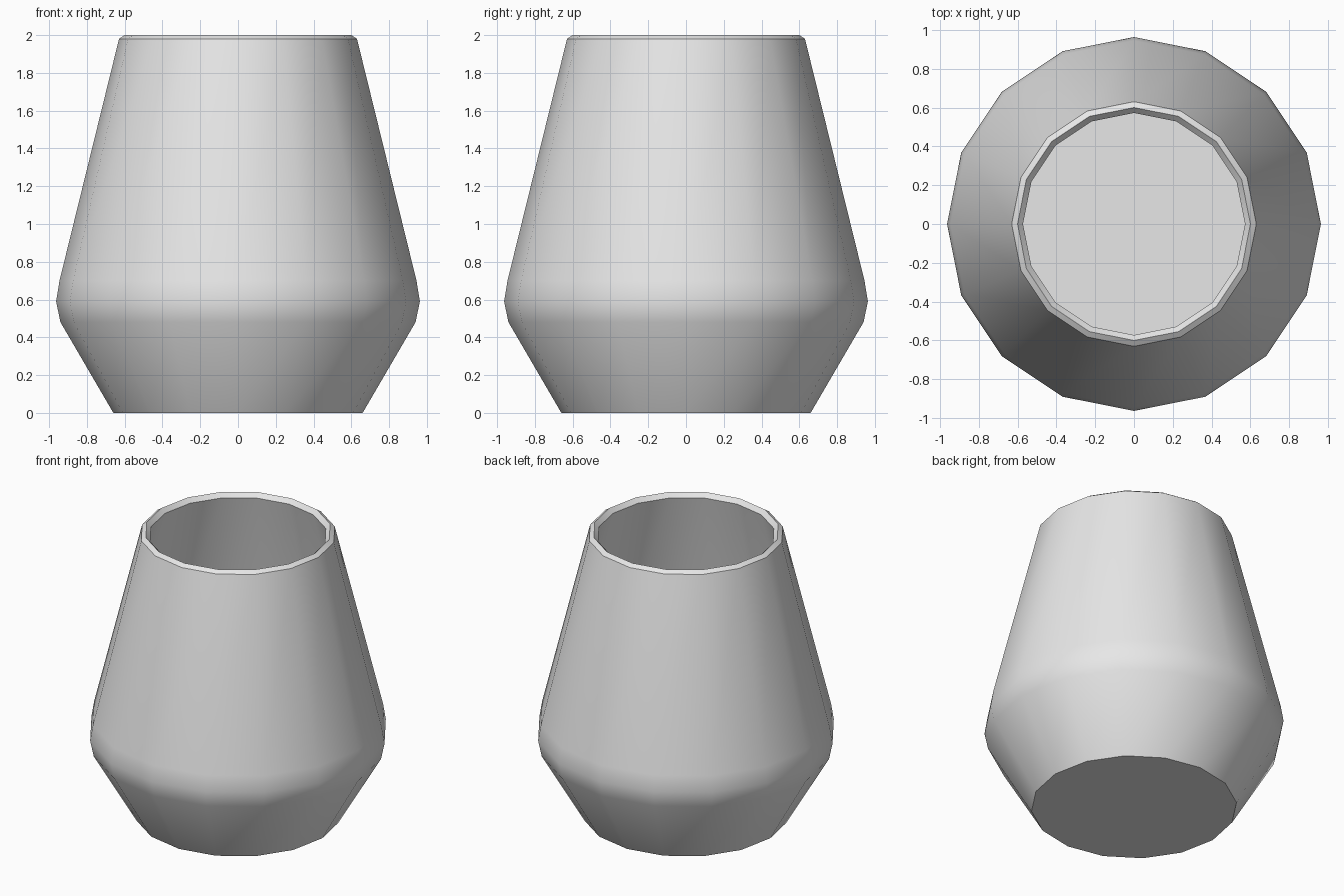
import bpy, bmesh, math

cube = bpy.data.objects.get("Cube")
if cube:
    bpy.data.objects.remove(cube, do_unlink=True)

SIDES = 16

# One grey material
grey = bpy.data.materials.new("light_grey")
grey.use_nodes = True
grey.diffuse_color = (0.8, 0.8, 0.8, 1)
grey.node_tree.nodes["Principled BSDF"].inputs["Base Color"].default_value = (0.8, 0.8, 0.8, 1)

# Closed wall section as (radius, height), from the base up and back down inside
outer = [(0.0, 0.0), (0.66, 0.0), (0.94, 0.48), (0.963, 0.59), (0.945, 0.70)]
rim = [(0.63, 1.98), (0.60, 2.0), (0.572, 1.97)]
inner = [(0.885, 0.69), (0.90, 0.59), (0.88, 0.51), (0.62, 0.06), (0.0, 0.06)]


def lathe(name, profile, material):
    """Turn a profile about the z axis into a solid."""
    bm = bmesh.new()
    verts = [bm.verts.new((r, 0, z)) for r, z in profile]
    edges = [bm.edges.new(pair) for pair in zip(verts, verts[1:])]
    bmesh.ops.spin(bm, geom=verts + edges, cent=(0, 0, 0), axis=(0, 0, 1),
                   angle=math.tau, steps=SIDES, use_duplicate=False)
    bmesh.ops.remove_doubles(bm, verts=bm.verts[:], dist=0.0005)
    # Merge the flat fans of the base and the inside floor into single faces
    bmesh.ops.dissolve_verts(bm, verts=[v for v in bm.verts if v.co.xy.length < 0.001])
    bmesh.ops.recalc_face_normals(bm, faces=bm.faces[:])
    mesh = bpy.data.meshes.new(name)
    bm.to_mesh(mesh)
    bm.free()
    mesh.materials.append(material)
    obj = bpy.data.objects.new(name, mesh)
    bpy.context.collection.objects.link(obj)
    return obj


# Hollow vase with a soft belly and a crisp bevelled rim
vase = lathe("vase", outer + rim + inner, grey)
bpy.ops.object.select_all(action="DESELECT")
vase.select_set(True)
bpy.context.view_layer.objects.active = vase
bpy.ops.object.shade_smooth_by_angle(angle=math.radians(32))
